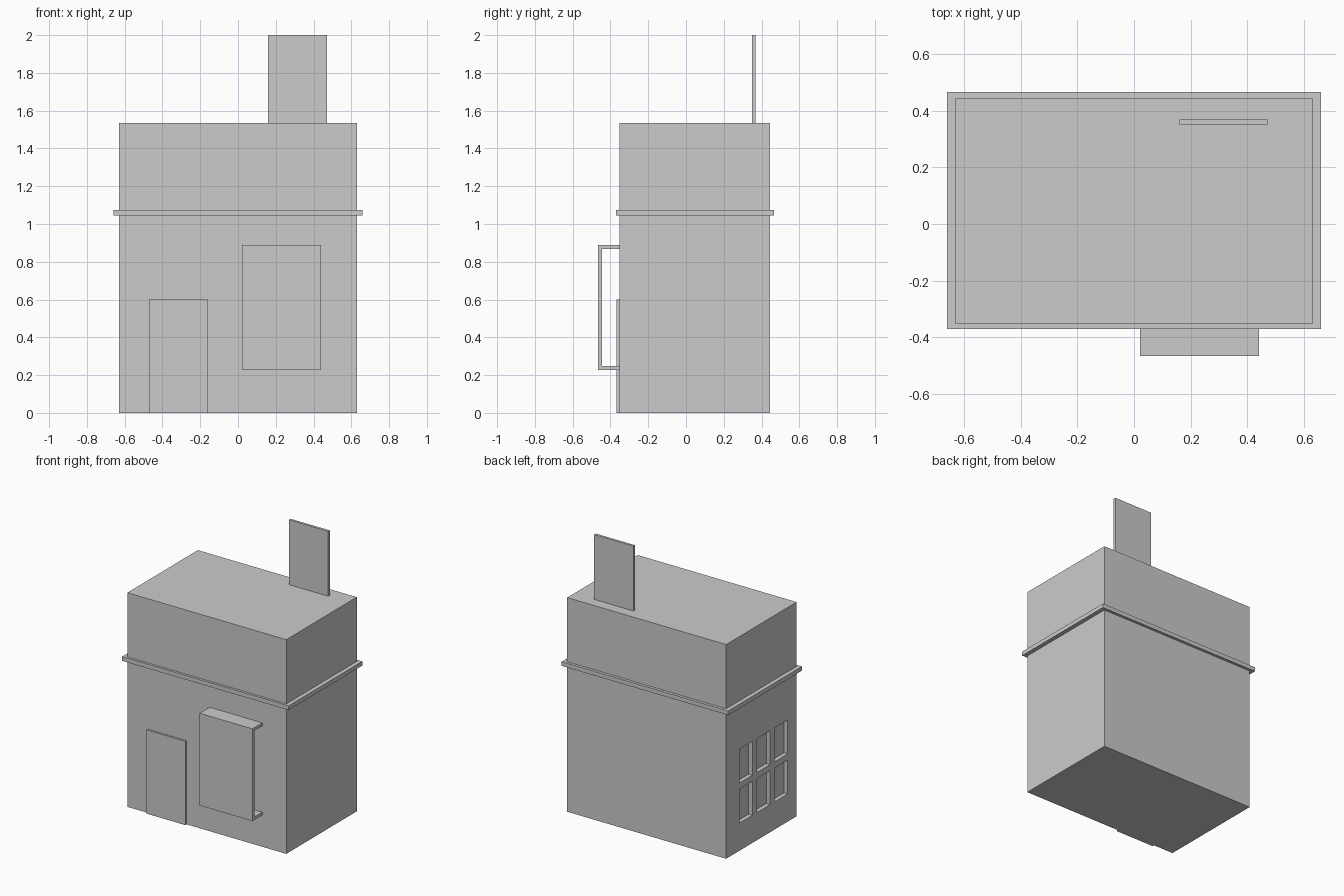
import bpy, bmesh

if "Cube" in bpy.data.objects:
    bpy.data.objects.remove(bpy.data.objects["Cube"])


def mesh_object(name, bm):
    bmesh.ops.recalc_face_normals(bm, faces=bm.faces)
    me = bpy.data.meshes.new(name)
    bm.to_mesh(me)
    bm.free()
    ob = bpy.data.objects.new(name, me)
    bpy.context.collection.objects.link(ob)
    return ob


def add_box(bm, x, y, z):
    verts = bmesh.ops.create_cube(bm, size=1)["verts"]
    for v in verts:
        v.co = [lo + (c + 0.5) * (hi - lo) for c, (lo, hi) in zip(v.co, (x, y, z))]


def box(name, x, y, z):
    bm = bmesh.new()
    add_box(bm, x, y, z)
    return mesh_object(name, bm)


# Main building block
building = box("building", (-0.63, 0.63), (-0.353, 0.445), (0, 1.535))

# Six recessed windows in the left wall
bm = bmesh.new()
for y in (-0.252, -0.052, 0.148):
    for z in (0.198, 0.485):
        add_box(bm, (-0.70, -0.60), (y, y + 0.148), (z, z + 0.243))
cutter = mesh_object("window_cutter", bm)
cutter.hide_render = True
mod = building.modifiers.new("windows", "BOOLEAN")
mod.operation = "DIFFERENCE"
mod.solver = "EXACT"
mod.object = cutter
bpy.context.view_layer.objects.active = building
bpy.ops.object.modifier_apply(modifier=mod.name)
bpy.data.objects.remove(cutter)

# Ledge running around the building
box("ledge", (-0.66, 0.66), (-0.37, 0.465), (1.045, 1.075))

# Door panel on the front
box("door", (-0.47, -0.16), (-0.367, -0.35), (0, 0.6))

# Sign board on the roof
box("roof_sign", (0.16, 0.47), (0.35, 0.368), (1.53, 2.0))

# Bracket-shaped front panel: C profile in y-z, extruded along x
back, front, low, high, t = -0.353, -0.465, 0.227, 0.888, 0.021
profile = [(back, low), (front, low), (front, high), (back, high),
           (back, high - t), (front + t, high - t),
           (front + t, low + t), (back, low + t)]
bm = bmesh.new()
face = bm.faces.new([bm.verts.new((0.022, y, z)) for y, z in profile])
ext = bmesh.ops.extrude_face_region(bm, geom=[face], use_keep_orig=True)
moved = [g for g in ext["geom"] if isinstance(g, bmesh.types.BMVert)]
bmesh.ops.translate(bm, verts=moved, vec=(0.418, 0, 0))
mesh_object("front_panel", bm)
